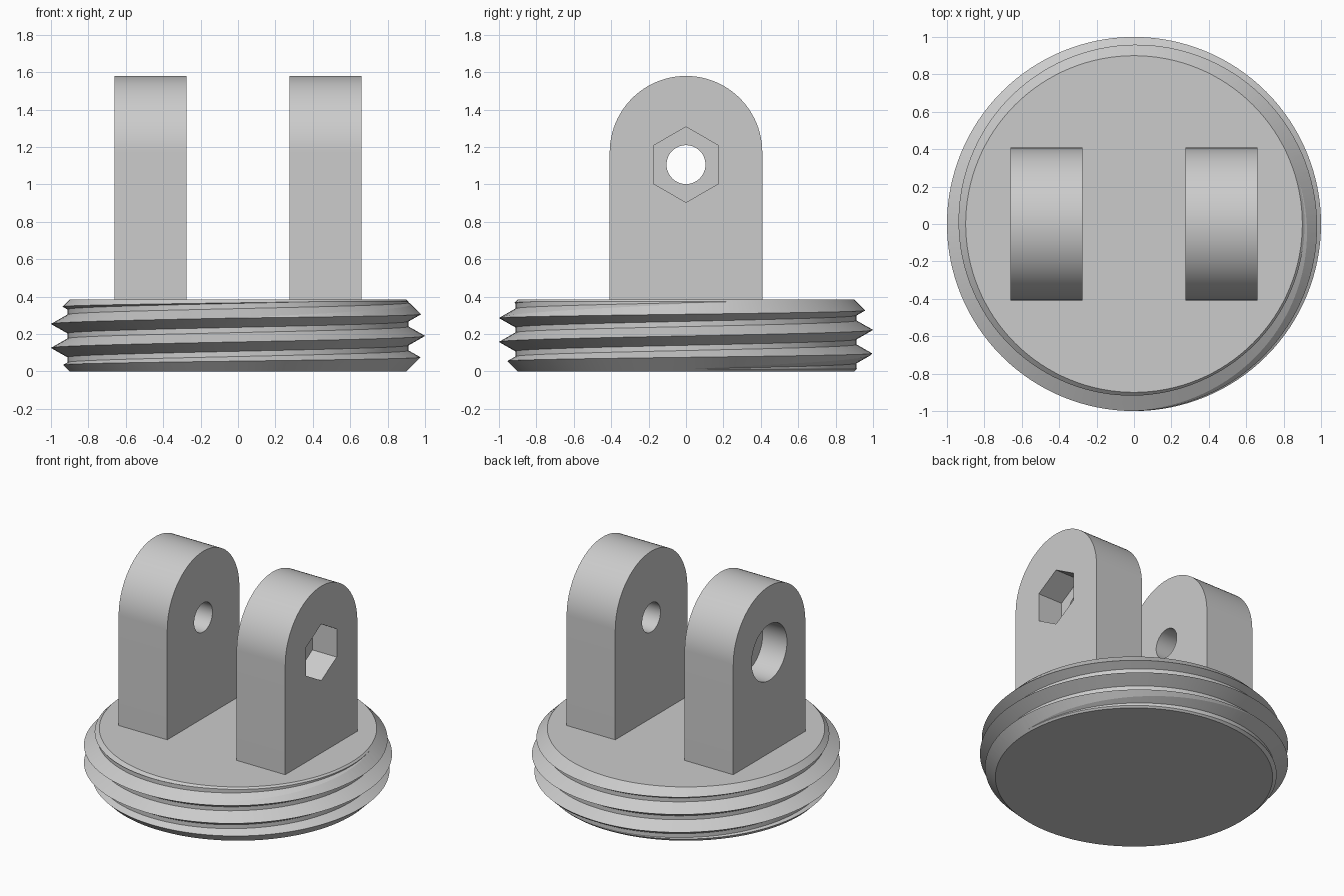
import bpy, bmesh
from math import sin, cos, pi, radians

if "Cube" in bpy.data.objects:
    bpy.data.objects.remove(bpy.data.objects["Cube"], do_unlink=True)

grey = bpy.data.materials.new("light grey")
grey.use_nodes = True
grey.diffuse_color = (0.6, 0.6, 0.6, 1)
grey.node_tree.nodes["Principled BSDF"].inputs["Base Color"].default_value = (0.6, 0.6, 0.6, 1)

HEIGHT = 0.385     # cap thickness
PITCH = 0.128      # thread rise per turn
SEGMENTS = 128


def finish(bm, name):
    bmesh.ops.recalc_face_normals(bm, faces=bm.faces)
    mesh = bpy.data.meshes.new(name)
    bm.to_mesh(mesh)
    bm.free()
    mesh.materials.append(grey)
    ob = bpy.data.objects.new(name, mesh)
    bpy.context.collection.objects.link(ob)
    return ob


def select_only(ob):
    bpy.ops.object.select_all(action="DESELECT")
    ob.select_set(True)
    bpy.context.view_layer.objects.active = ob


def boolean(ob, cutter, operation):
    mod = ob.modifiers.new("cut", "BOOLEAN")
    mod.object, mod.operation, mod.solver = cutter, operation, "EXACT"
    select_only(ob)
    bpy.ops.object.modifier_apply(modifier=mod.name)
    bpy.data.objects.remove(cutter, do_unlink=True)


def smooth(ob, degrees):
    select_only(ob)
    bpy.ops.object.shade_smooth_by_angle(angle=radians(degrees))


def prism(name, outline, x0, x1):
    """Extrude a (y, z) outline along x."""
    bm = bmesh.new()
    a, b = [[bm.verts.new((x, y, z)) for y, z in outline] for x in (x0, x1)]
    bm.faces.new(a)
    bm.faces.new(b)
    for i in range(len(a)):
        j = (i + 1) % len(a)
        bm.faces.new((a[i], a[j], b[j], b[i]))
    return finish(bm, name)


def arc(radius, z, count, start=0.0, sweep=2 * pi, closed=True):
    steps = count if closed else count - 1
    return [(radius * cos(start + sweep * i / steps), z + radius * sin(start + sweep * i / steps))
            for i in range(count)]


def thread_solid():
    """Endless right-handed screw, longer than the cap, with pointed ends."""
    knots = [(0, 1.0), (0.05, 0.912), (0.078, 0.912)]
    n, last = len(knots), 8 * len(knots)
    bm = bmesh.new()
    columns = []
    for j in range(SEGMENTS):
        t = j / SEGMENTS
        column = []
        for row in range(last + 1 + (n if j == 0 else 0)):
            dz, r = knots[row % n]
            z = 0.19 + PITCH * (row // n - 4 + t) + dz
            column.append(bm.verts.new((r * cos(2 * pi * t), r * sin(2 * pi * t), z)))
        columns.append(column)
    columns.append(columns[0][n:])
    for a, b in zip(columns, columns[1:]):
        for i in range(last):
            bm.faces.new((a[i], b[i], b[i + 1], a[i + 1]))
    rim = [e for e in bm.edges if e.is_boundary]
    low, high = bm.verts.new((0, 0, -0.4)), bm.verts.new((0, 0, 0.9))
    for e in rim:
        bm.faces.new((*e.verts, low if e.verts[0].co.z < 0.2 else high))
    bmesh.ops.triangulate(bm, faces=bm.faces)
    return finish(bm, "threaded_cap")


def chamfer_solid():
    """Double cone that trims the thread to the cap height."""
    bm = bmesh.new()
    half = HEIGHT / 2
    for z0, r0, r1 in ((0, 0.9, 0.9 + half), (half, 0.9 + half, 0.9)):
        ring = bmesh.ops.create_cone(bm, cap_ends=True, segments=SEGMENTS,
                                     radius1=r0, radius2=r1, depth=half)["verts"]
        bmesh.ops.translate(bm, verts=ring, vec=(0, 0, z0 + half / 2))
    inner = [f for f in bm.faces if len(f.verts) > 4 and abs(f.calc_center_median().z - half) < 0.01]
    bmesh.ops.delete(bm, geom=inner, context="FACES_ONLY")
    bmesh.ops.remove_doubles(bm, verts=bm.verts, dist=0.0001)
    return finish(bm, "trim")


# Threaded round cap
cap = thread_solid()
boolean(cap, chamfer_solid(), "INTERSECT")
smooth(cap, 12)

# Two arched lugs with a bolt hole, a hex nut pocket and a round head pocket
R, INNER, OUTER, HOLE_Z = 0.408, 0.275, 0.66, 1.106
MIDDLE = (INNER + OUTER) / 2
lug_outline = [(-R, HEIGHT - 0.05), (R, HEIGHT - 0.05)] + arc(R, 1.58 - R, 49, 0, pi, closed=False)
nut_pocket = arc(0.202, HOLE_Z, 6, pi / 2)
head_pocket = arc(0.2, HOLE_Z, 64)
for name, side, pocket in (("left_lug", 1, nut_pocket), ("right_lug", -1, head_pocket)):
    lug = prism(name, lug_outline, side * INNER, side * OUTER)
    boolean(lug, prism("bolt_hole", arc(0.104, HOLE_Z, 48), side * 0.2, side * 0.8), "DIFFERENCE")
    boolean(lug, prism("pocket", pocket, side * MIDDLE, side * 0.8), "DIFFERENCE")
    smooth(lug, 30)
